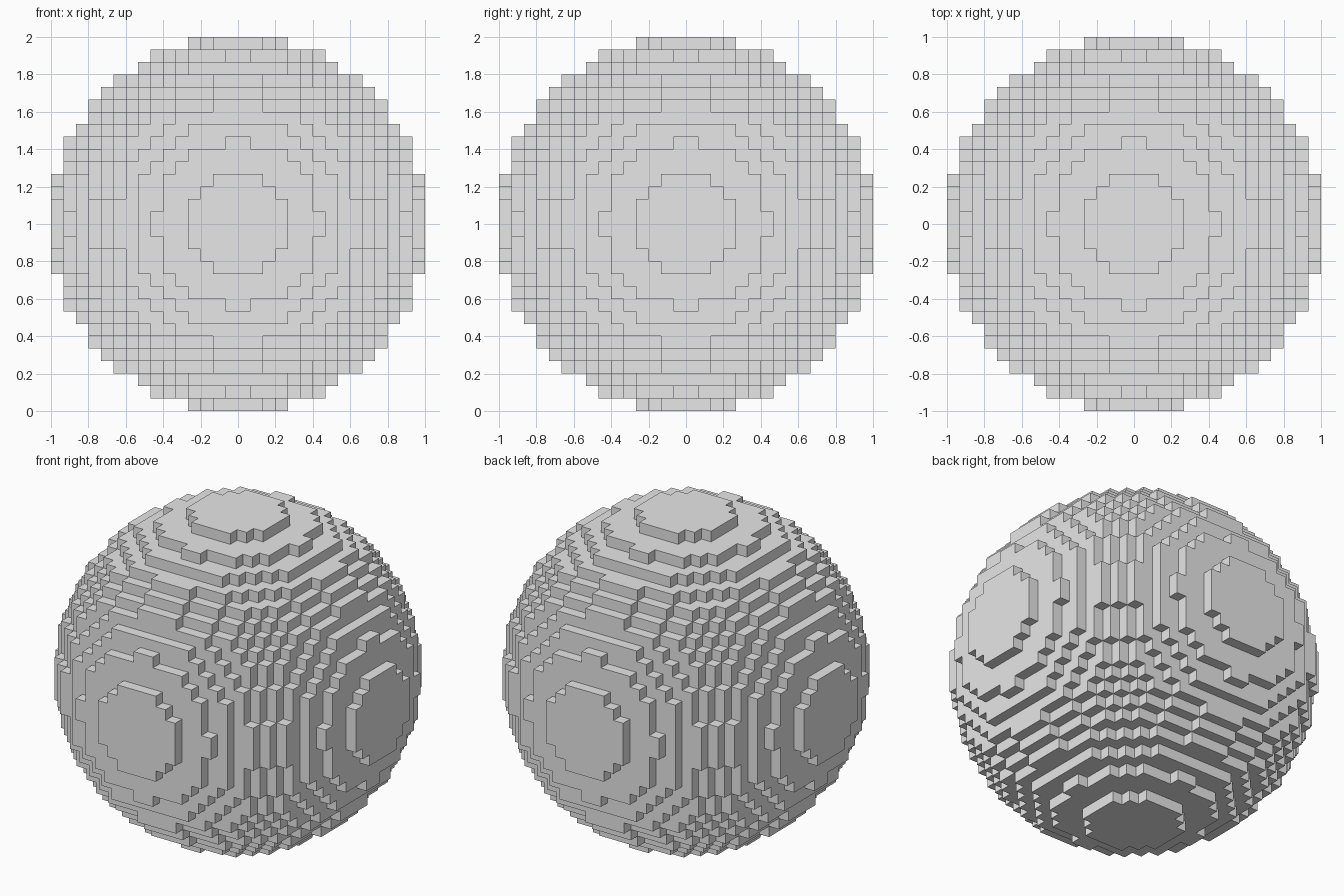
import bpy
import bmesh
from mathutils import Vector

old = bpy.data.objects.get("Cube")
if old:
    bpy.data.objects.remove(old, do_unlink=True)

RADIUS = 15            # sphere radius in blocks
SIZE = 1 / RADIUS      # block edge length


def filled(cell):
    """A block belongs to the ball when its centre lies within the radius."""
    return sum((c + 0.5) ** 2 for c in cell) <= RADIUS ** 2


# Plain grey material
grey = bpy.data.materials.new("light grey")
grey.use_nodes = True
colour = (0.8, 0.8, 0.8, 1)
grey.diffuse_color = colour
grey.node_tree.nodes["Principled BSDF"].inputs["Base Color"].default_value = colour

# Block ball: only the exposed sides of the blocks become faces
bm = bmesh.new()
corners = {}


def corner(point):
    if point not in corners:
        corners[point] = bm.verts.new(Vector(point) * SIZE + Vector((0, 0, 1)))
    return corners[point]


span = range(-RADIUS, RADIUS)
for cell in ((x, y, z) for x in span for y in span for z in span):
    if not filled(cell):
        continue
    for axis in range(3):
        u, v = (axis + 1) % 3, (axis + 2) % 3
        for side in (-1, 1):
            neighbour = list(cell)
            neighbour[axis] += side
            if filled(neighbour):
                continue
            loop = []
            for du, dv in ((0, 0), (1, 0), (1, 1), (0, 1))[::side]:
                point = list(cell)
                point[axis] += side > 0
                point[u] += du
                point[v] += dv
                loop.append(corner(tuple(point)))
            bm.faces.new(loop)

mesh = bpy.data.meshes.new("block_sphere")
bm.to_mesh(mesh)
bm.free()
mesh.materials.append(grey)
ball = bpy.data.objects.new("block_sphere", mesh)
bpy.context.collection.objects.link(ball)
